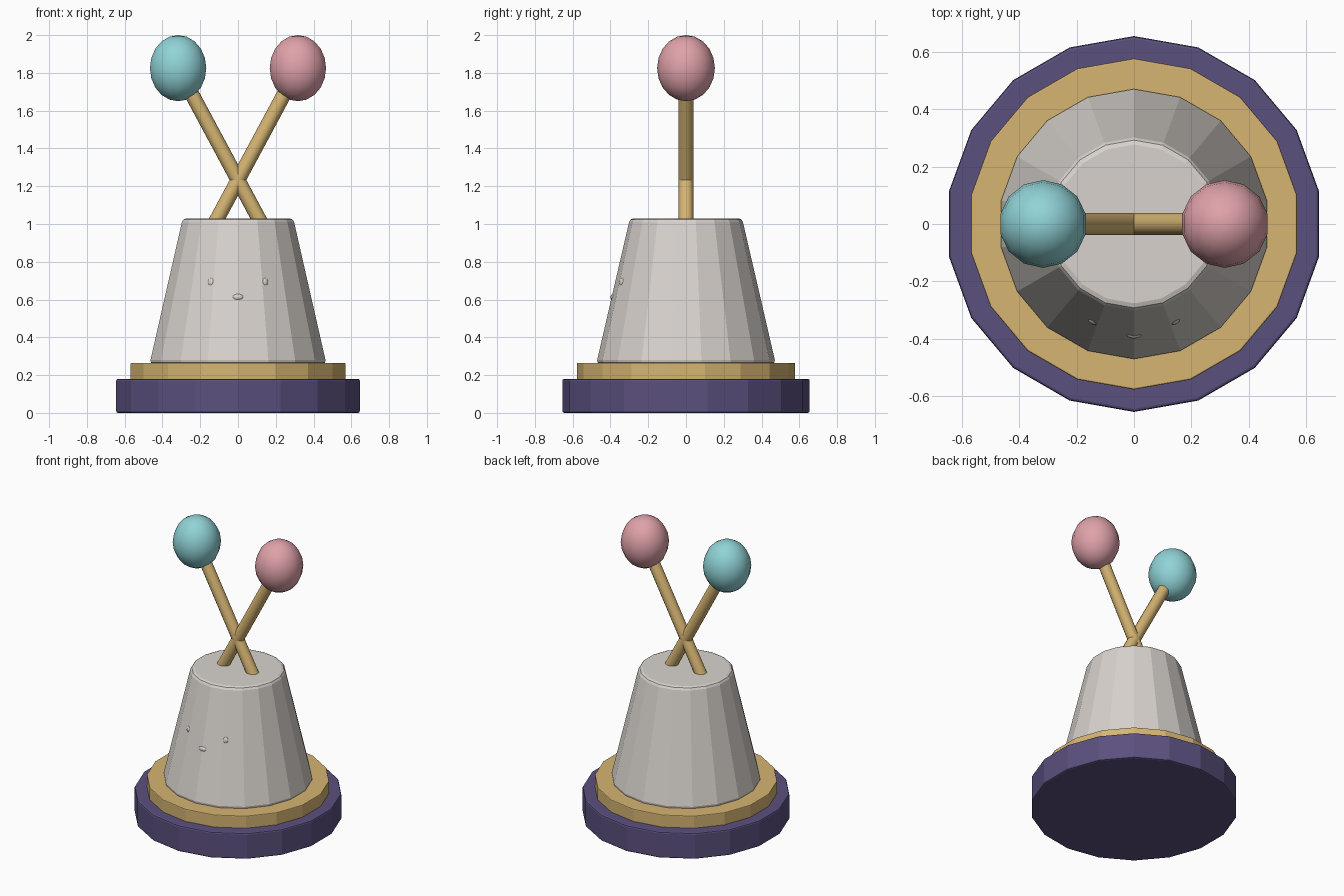
import bpy
import math
from mathutils import Vector

old = bpy.data.objects.get("Cube")
if old:
    bpy.data.objects.remove(old, do_unlink=True)


def make_material(name, rgb):
    mat = bpy.data.materials.new(name)
    mat.use_nodes = True
    colour = (*rgb, 1)
    mat.diffuse_color = colour
    mat.node_tree.nodes["Principled BSDF"].inputs["Base Color"].default_value = colour
    return mat


purple = make_material("purple", (0.105, 0.08, 0.21))
gold = make_material("gold", (0.67, 0.46, 0.17))
cream = make_material("pale grey", (0.69, 0.65, 0.61))
teal = make_material("teal", (0.28, 0.65, 0.68))
pink = make_material("pink", (0.74, 0.36, 0.40))


def finish(name, mat):
    obj = bpy.context.object
    obj.name = name
    obj.data.materials.append(mat)
    return obj


def tier(name, mat, bottom, top, r_bottom, r_top, bevel):
    """Faceted round block with softened rims."""
    bpy.ops.mesh.primitive_cone_add(
        vertices=18, radius1=r_bottom, radius2=r_top, depth=top - bottom,
        location=(0, 0, (top + bottom) / 2))
    obj = finish(name, mat)
    mod = obj.modifiers.new("rim bevel", "BEVEL")
    mod.width = bevel
    mod.segments = 2
    mod.limit_method = "ANGLE"
    mod.angle_limit = math.radians(40)
    return obj


def ball(name, mat, location, size, segments=14, rings=10):
    bpy.ops.mesh.primitive_uv_sphere_add(
        segments=segments, ring_count=rings, radius=1, location=location)
    obj = finish(name, mat)
    obj.scale = size
    bpy.ops.object.shade_smooth()
    return obj


def stick(name, mat, start, end, radius):
    start, end = Vector(start), Vector(end)
    axis = end - start
    bpy.ops.mesh.primitive_cylinder_add(
        vertices=12, radius=radius, depth=axis.length, location=(start + end) / 2)
    obj = finish(name, mat)
    obj.rotation_euler = axis.to_track_quat("Z", "Y").to_euler()
    bpy.ops.object.shade_smooth_by_angle(angle=math.radians(40))
    return obj


# Stepped stand and tapered body
tier("base_plinth", purple, 0, 0.18, 0.655, 0.655, 0.01)
tier("base_ring", gold, 0.175, 0.265, 0.577, 0.577, 0.005)
tier("body", cream, 0.26, 1.03, 0.475, 0.297, 0.02)

# Crossed sticks with round tips, and the eyes
for side, label, tip in ((1, "left", pink), (-1, "right", teal)):
    stick(label + "_stick", gold, (-side * 0.125, 0, 1.0), (side * 0.31, 0, 1.81), 0.039)
    ball(label + "_stick_tip", tip, (side * 0.317, 0, 1.825), (0.153, 0.153, 0.175))
    ball(label + "_eye", cream, (side * 0.137, -0.328, 0.69), (0.024, 0.024, 0.028), 12, 8)

# Small mouth bump
ball("mouth", cream, (0, -0.378, 0.612), (0.032, 0.022, 0.02), 12, 8)
